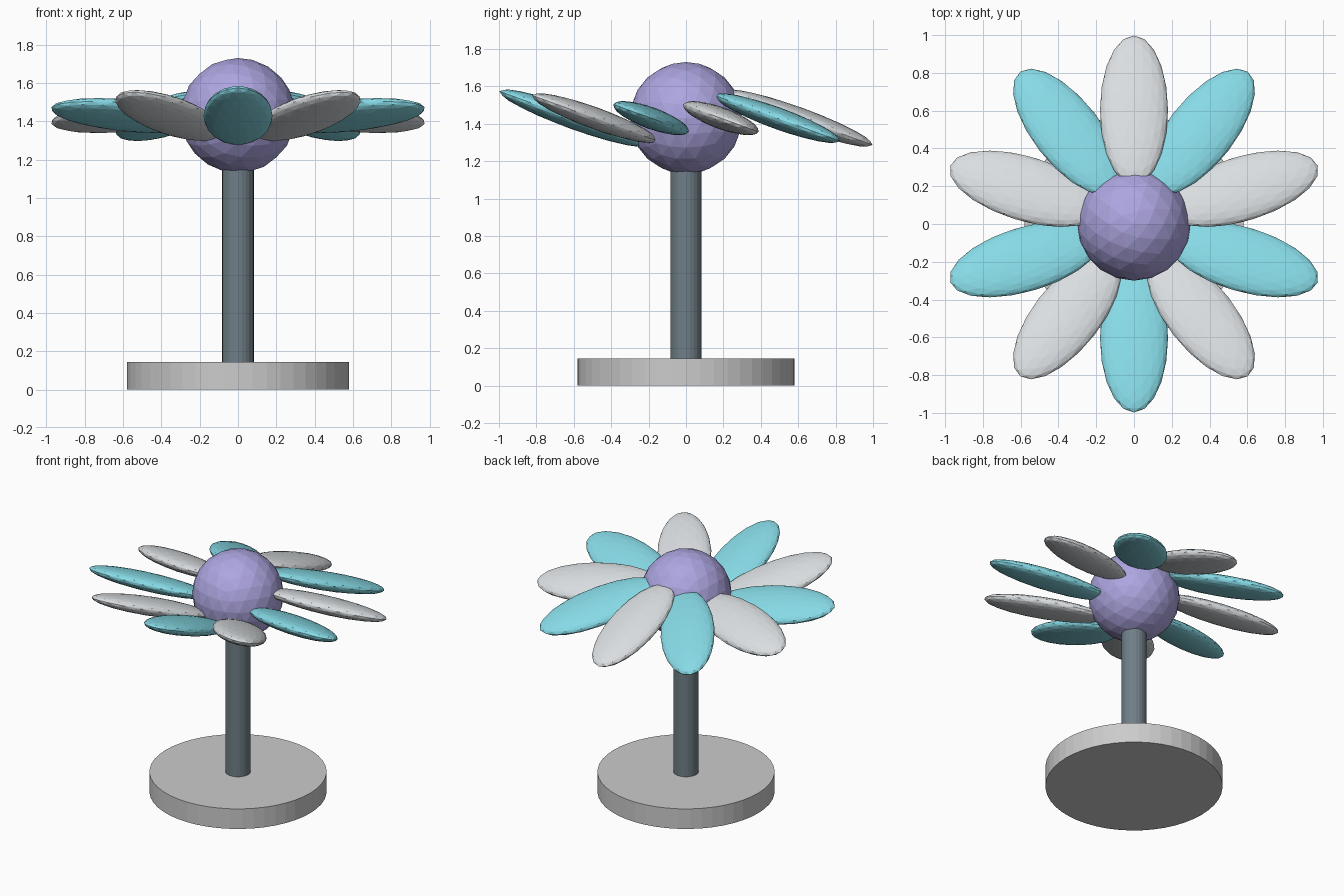
import bpy
from math import radians, cos, sin
from mathutils import Matrix, Vector

if "Cube" in bpy.data.objects:
    bpy.data.objects.remove(bpy.data.objects["Cube"])


def material(name, color):
    m = bpy.data.materials.new(name)
    m.diffuse_color = (*color, 1)
    m.use_nodes = True
    m.node_tree.nodes["Principled BSDF"].inputs["Base Color"].default_value = m.diffuse_color
    return m


def finish(name, mat=None):
    ob = bpy.context.object
    ob.name = name
    if mat:
        ob.data.materials.append(mat)
    return ob


def cylinder(name, radius, z0, z1, sides, mat=None):
    bpy.ops.mesh.primitive_cylinder_add(vertices=sides, radius=radius, depth=z1 - z0,
                                        location=(0, 0, (z0 + z1) / 2))
    return finish(name, mat)


slate = material("slate", (0.16, 0.21, 0.24))
lavender = material("lavender", (0.42, 0.38, 0.75))
cyan = material("cyan", (0.24, 0.70, 0.79))
pale = material("pale", (0.70, 0.73, 0.75))

HEAD_Z = 1.43

# Stand: round base and stem running into the flower centre
cylinder("base", 0.58, 0, 0.145, 48)
cylinder("stem", 0.083, 0.145, 1.2, 24, slate)

# Flower centre
bpy.ops.mesh.primitive_ico_sphere_add(subdivisions=3, radius=0.3, location=(0, 0, HEAD_Z))
finish("flower_centre", lavender)

# Petals: level ring of flattened ellipsoids, all pitched the same way about x
pitch = Matrix.Rotation(radians(-20), 4, 'X')
for i in range(10):
    a = radians(90 + 36 * i)
    bpy.ops.mesh.primitive_ico_sphere_add(subdivisions=3, radius=1)
    petal = finish(f"petal_{i + 1}", cyan if i % 2 else pale)
    petal.data.transform(pitch @ Matrix.Rotation(a, 4, 'Z') @ Matrix.Diagonal((0.42, 0.18, 0.058, 1)))
    petal.location = Vector((0.603 * cos(a), 0.603 * sin(a), HEAD_Z))
